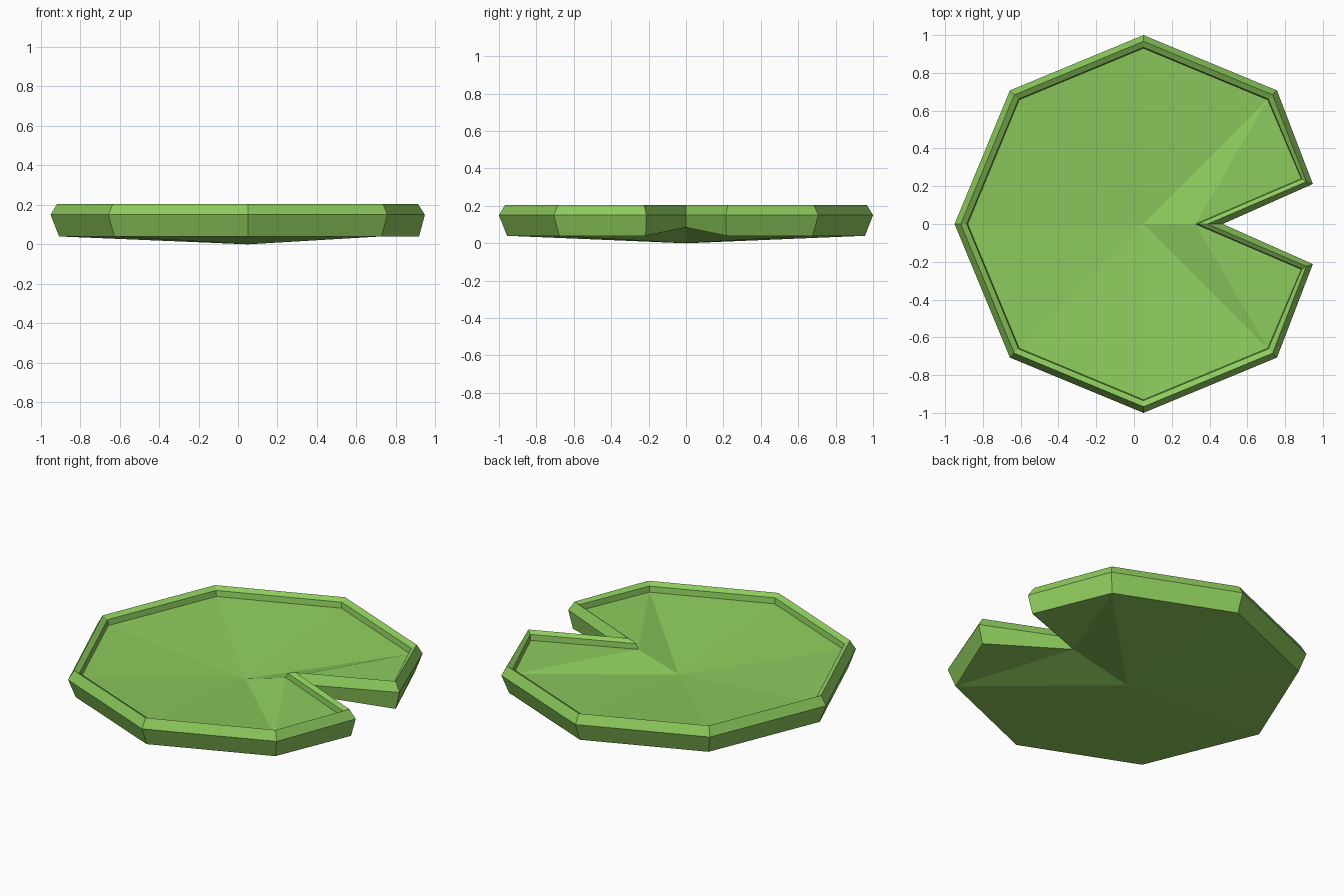
import bpy
import bmesh
import math

if "Cube" in bpy.data.objects:
    bpy.data.objects.remove(bpy.data.objects["Cube"])

CX = 0.05  # centre of the octagon (notch cut shifts it off the origin)

green = bpy.data.materials.new("leaf green")
green.diffuse_color = (0.27, 0.60, 0.11, 1)
green.use_nodes = True
green.node_tree.nodes["Principled BSDF"].inputs["Base Color"].default_value = green.diffuse_color

# Cross-section from underside to floor:
# radius, height, notch tip x, notch tip y, notch apex x, notch apex height
RINGS = [
    (0.957, 0.04, 0.918, 0.216, 0.44, 0.085),   # underside edge
    (1.000, 0.15, 0.947, 0.212, 0.47, 0.15),    # widest edge
    (0.967, 0.205, 0.912, 0.224, 0.39, 0.205),  # rim ridge
    (0.935, 0.187, 0.889, 0.238, 0.335, 0.187), # inner rim edge
    (0.930, 0.152, 0.885, 0.240, 0.325, 0.155), # floor edge
]


def ring(bm, r, z, tx, ty, ax, az):
    """Octagon outline with its +x corner replaced by a V notch."""
    pts = [(tx, ty, z)]
    for k in range(1, 8):
        a = k * math.pi / 4
        pts.append((CX + r * math.cos(a), r * math.sin(a), z))
    pts += [(tx, -ty, z), (ax, 0, az)]
    return [bm.verts.new(p) for p in pts]


def cap(bm, loop, z):
    """Fan round the centre, folding up to the notch apex."""
    c = bm.verts.new((CX, 0, z))
    apex = loop[9]
    for i in range(1, 7):
        bm.faces.new((c, loop[i], loop[i + 1]))
    for corner, tip in ((loop[1], loop[0]), (loop[7], loop[8])):
        bm.faces.new((c, corner, apex))
        bm.faces.new((apex, corner, tip))


bm = bmesh.new()
loops = [ring(bm, *args) for args in RINGS]

# Outer wall, rim and inner wall
for low, high in zip(loops, loops[1:]):
    for i in range(10):
        j = (i + 1) % 10
        bm.faces.new((low[i], low[j], high[j], high[i]))

# Shallow conical underside and dished floor
cap(bm, loops[0], 0.0)
cap(bm, loops[-1], 0.075)
bmesh.ops.recalc_face_normals(bm, faces=bm.faces)

mesh = bpy.data.meshes.new("lily_pad")
bm.to_mesh(mesh)
bm.free()
mesh.materials.append(green)
pad = bpy.data.objects.new("lily_pad", mesh)
bpy.context.collection.objects.link(pad)
